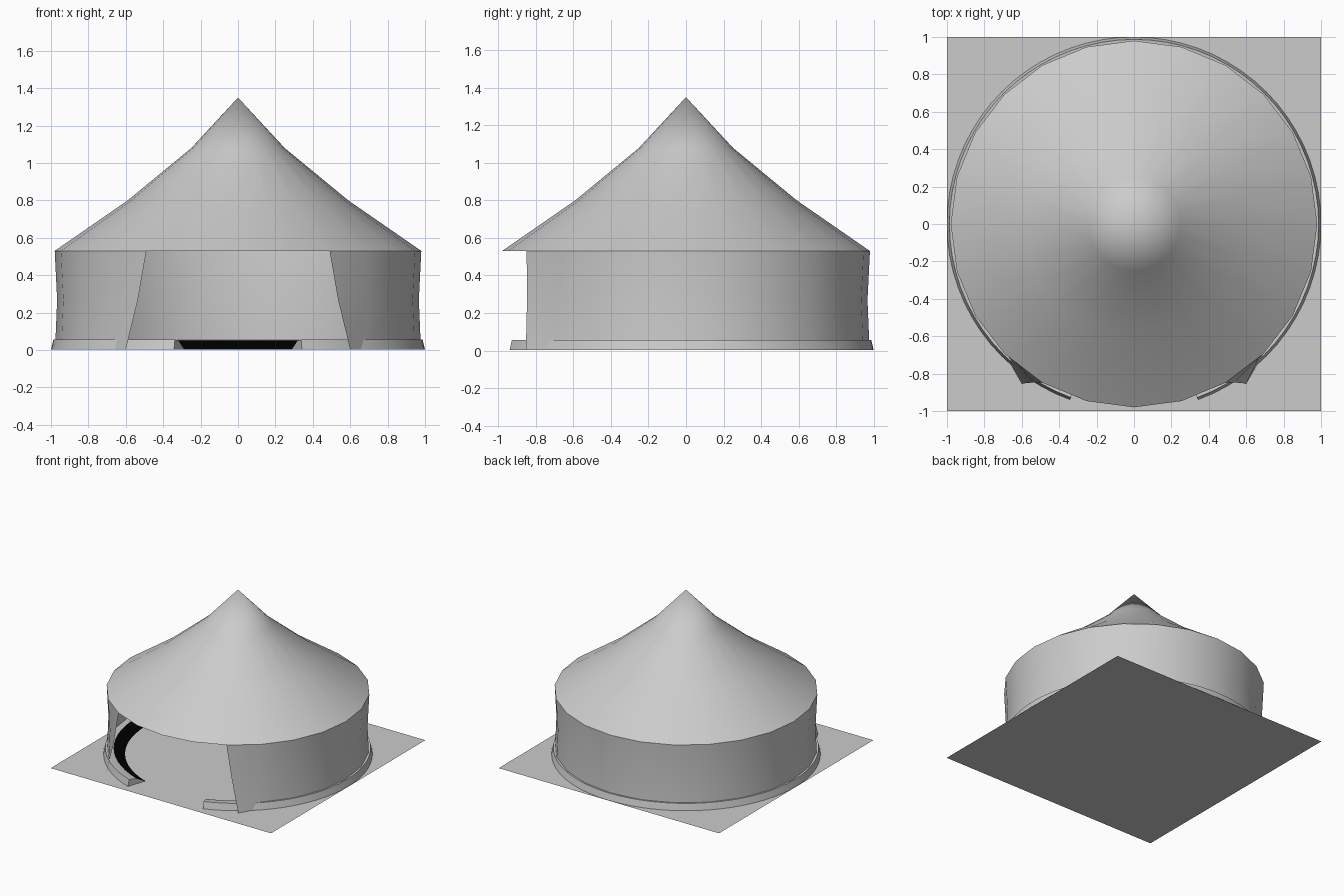
import bpy
from math import sin, cos, radians

if "Cube" in bpy.data.objects:
    bpy.data.objects.remove(bpy.data.objects["Cube"])


def material(name, value):
    mat = bpy.data.materials.new(name)
    mat.use_nodes = True
    colour = (value, value, value, 1)
    mat.diffuse_color = colour
    mat.node_tree.nodes["Principled BSDF"].inputs["Base Color"].default_value = colour
    return mat


canvas = material("canvas_grey", 0.6)
black = material("groundsheet_black", 0.0)


def build(name, verts, faces, mats, smooth_angle=None):
    mesh = bpy.data.meshes.new(name)
    mesh.from_pydata(verts, [], faces)
    for mat in mats:
        mesh.materials.append(mat)
    obj = bpy.data.objects.new(name, mesh)
    bpy.context.collection.objects.link(obj)
    if smooth_angle:
        bpy.ops.object.select_all(action="DESELECT")
        obj.select_set(True)
        bpy.context.view_layer.objects.active = obj
        bpy.ops.object.shade_smooth_by_angle(angle=radians(smooth_angle))
    return obj


def around(angle, radius, z):
    """Point on a circle, with the angle measured from the front."""
    a = radians(angle)
    return (radius * sin(a), -radius * cos(a), z)


def sweep(profile, start, end, steps):
    """Columns of points: the (radius, z) profile turned about the z axis."""
    return [[around(start + (end - start) * i / steps, r, z) for r, z in profile]
            for i in range(steps + 1)]


def skin(columns):
    """Join neighbouring columns with quads."""
    n = len(columns[0])
    verts = [p for col in columns for p in col]
    faces = [(i * n + j, (i + 1) * n + j, (i + 1) * n + j + 1, i * n + j + 1)
             for i in range(len(columns) - 1) for j in range(n - 1)]
    return verts, faces


# Square ground sheet
build("ground", [(-1, -1, 0), (1, -1, 0), (1, 1, 0), (-1, 1, 0)], [(0, 1, 2, 3)], [canvas])

# Conical roof with a concave slope, 24 sides
sides = 24
roof_profile = [(0.98, 0.53), (0.59, 0.8), (0.25, 1.08)]
verts = [around(i * 360 / sides, r, z) for r, z in roof_profile for i in range(sides)]
faces = [(k * sides + i, k * sides + (i + 1) % sides,
          (k + 1) * sides + (i + 1) % sides, (k + 1) * sides + i)
         for k in range(2) for i in range(sides)]
verts.append((0, 0, 1.35))
faces += [(2 * sides + i, 2 * sides + (i + 1) % sides, 3 * sides) for i in range(sides)]
build("roof", verts, faces, [canvas], 40)

# Wall with the door edges pulled outwards at the bottom
wall = sweep([(0.978, 0.003), (0.967, 0.27), (0.98, 0.53)], 30, 330, 20)
flap = [(0.6, -0.853, 0.003), (0.535, -0.847, 0.27), (0.49, -0.849, 0.53)]
wall[0] = flap
wall[-1] = [(-x, y, z) for x, y, z in flap]
build("wall", *skin(wall), [canvas], 40)

# Low skirting around the wall, open at the door, with a black inner slope
section = [(1.0, 0.002), (0.987, 0.056), (0.925, 0.05), (0.84, 0.004)]
verts, faces = skin(sweep(section, 20, 340, 64))
last = len(verts) - 4
faces += [(0, 1, 2, 3), (last + 3, last + 2, last + 1, last)]
skirting = build("skirting", verts, faces, [canvas, black], 30)
for face in skirting.data.polygons[:-2]:
    if face.index % 3 == 2:
        face.material_index = 1
